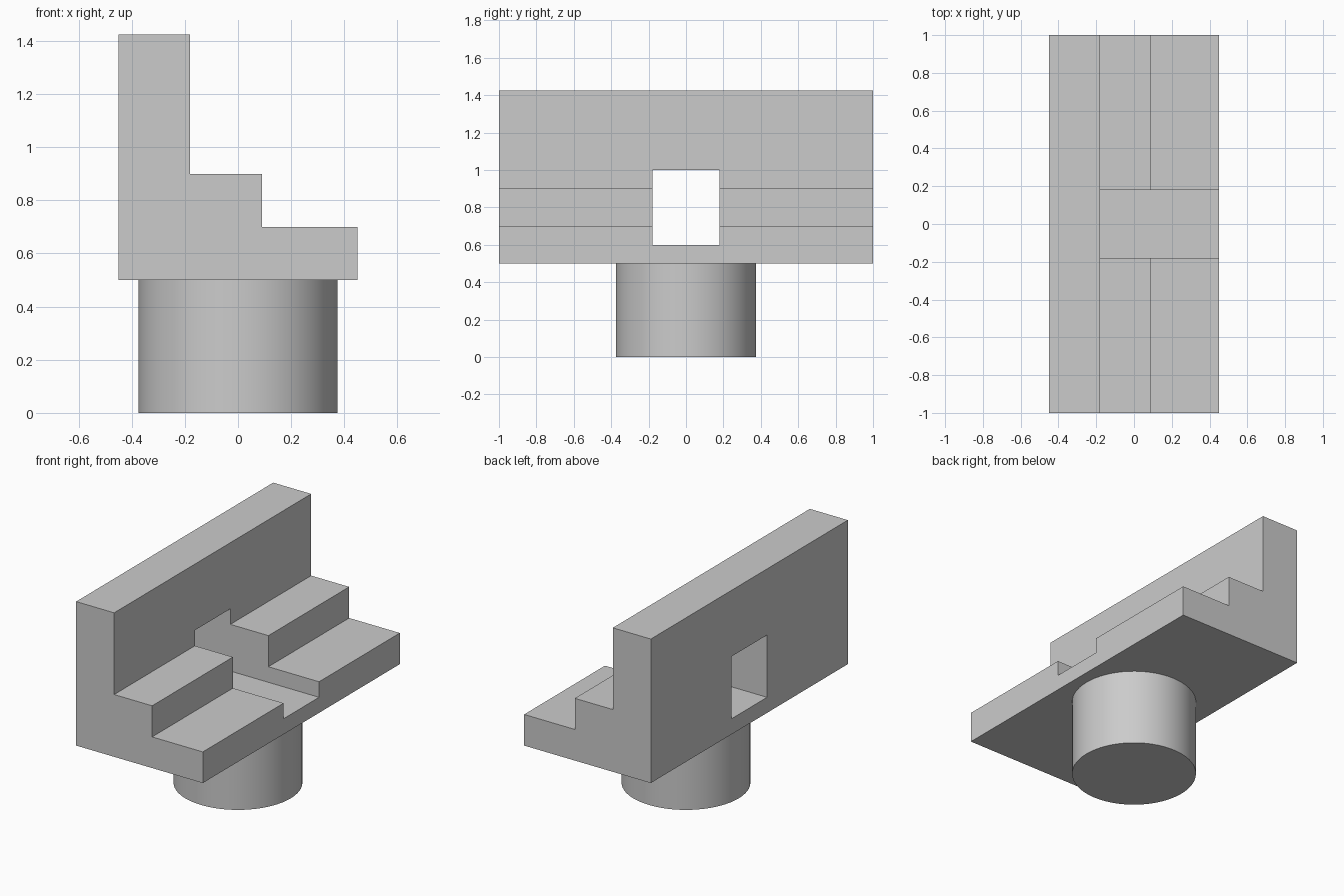
import bpy
import bmesh

if "Cube" in bpy.data.objects:
    bpy.data.objects.remove(bpy.data.objects["Cube"], do_unlink=True)

grey = bpy.data.materials.new("light_grey")
grey.use_nodes = True
grey.diffuse_color = (0.6, 0.6, 0.6, 1)
grey.node_tree.nodes["Principled BSDF"].inputs["Base Color"].default_value = grey.diffuse_color


def extrude_profile(name, profile, y0, y1):
    """Extrude an x-z outline along y into a solid."""
    bm = bmesh.new()
    face = bm.faces.new([bm.verts.new((x, y0, z)) for x, z in profile])
    result = bmesh.ops.extrude_face_region(bm, geom=[face])
    verts = [v for v in result["geom"] if isinstance(v, bmesh.types.BMVert)]
    bmesh.ops.translate(bm, verts=verts, vec=(0, y1 - y0, 0))
    bmesh.ops.recalc_face_normals(bm, faces=bm.faces)
    mesh = bpy.data.meshes.new(name)
    bm.to_mesh(mesh)
    bm.free()
    mesh.materials.append(grey)
    obj = bpy.data.objects.new(name, mesh)
    bpy.context.collection.objects.link(obj)
    return obj


# Stepped block with a tall back wall
steps = [(-0.45, 0.5), (0.45, 0.5), (0.45, 0.7), (0.09, 0.7),
         (0.09, 0.9), (-0.18, 0.9), (-0.18, 1.425), (-0.45, 1.425)]
block = extrude_profile("stepped_block", steps, -1, 1)

# Square passage through the wall and steps
opening = [(-0.6, 0.6), (0.6, 0.6), (0.6, 1.0), (-0.6, 1.0)]
cutter = extrude_profile("passage_cutter", opening, -0.18, 0.18)
cutter.hide_render = True
cut = block.modifiers.new("passage", "BOOLEAN")
cut.operation = "DIFFERENCE"
cut.solver = "EXACT"
cut.object = cutter
bpy.context.view_layer.objects.active = block
bpy.ops.object.modifier_apply(modifier=cut.name)
bpy.data.objects.remove(cutter, do_unlink=True)

# Round pedestal under the block
bpy.ops.mesh.primitive_cylinder_add(vertices=64, radius=0.375, depth=0.5,
                                    location=(0, 0, 0.25))
pedestal = bpy.context.object
pedestal.name = "round_pedestal"
pedestal.data.materials.append(grey)
bpy.ops.object.shade_smooth_by_angle()
